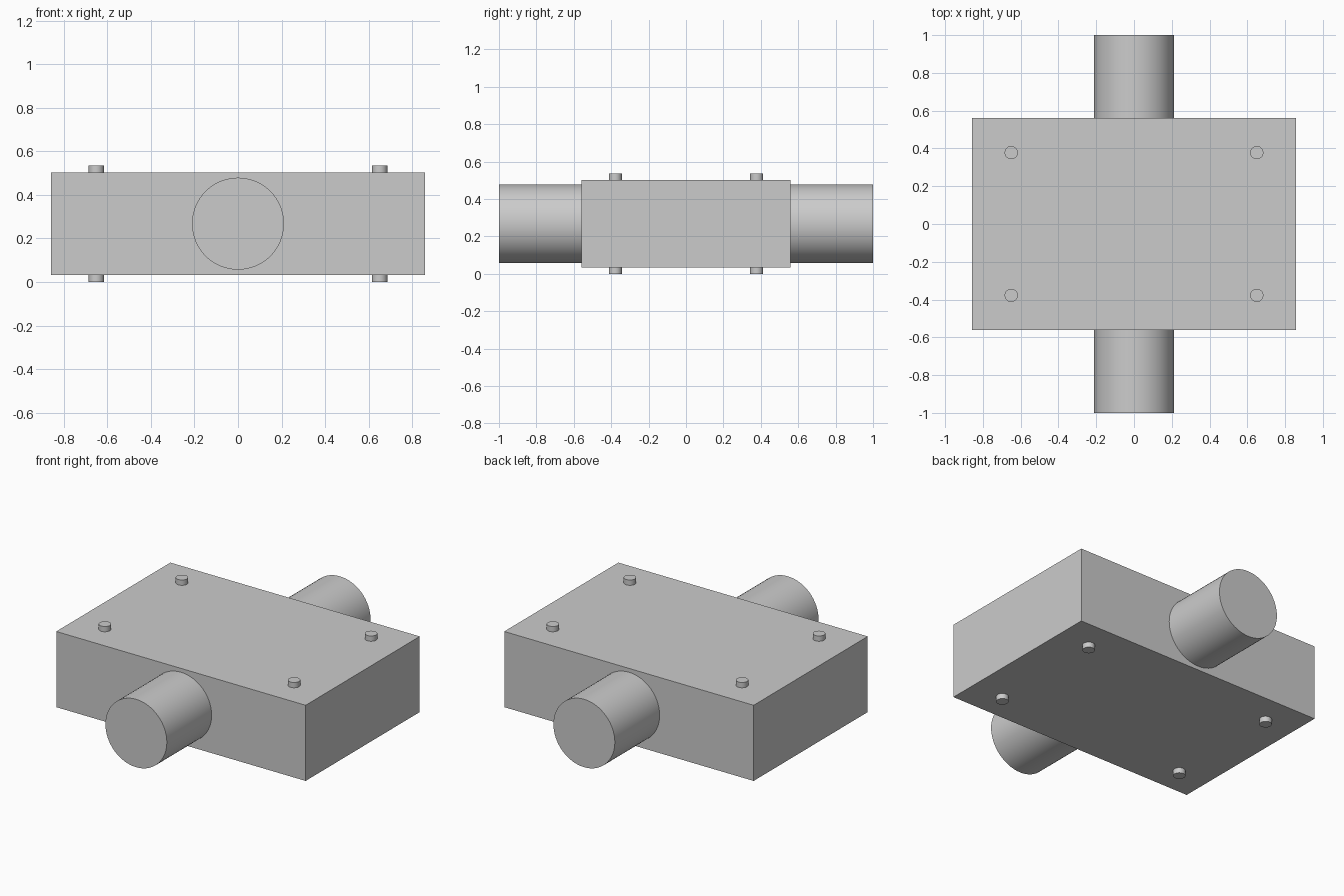
import bpy
import math

cube = bpy.data.objects.get("Cube")
if cube:
    bpy.data.objects.remove(cube, do_unlink=True)

GREY = (0.6, 0.6, 0.6, 1.0)
grey = bpy.data.materials.new("light_grey")
grey.use_nodes = True
grey.diffuse_color = GREY
grey.node_tree.nodes["Principled BSDF"].inputs["Base Color"].default_value = GREY

BODY = (1.714, 1.12, 0.47)
PEG_HEIGHT = 0.033
MID_Z = PEG_HEIGHT + BODY[2] / 2


def finish(name):
    obj = bpy.context.object
    obj.name = name
    obj.data.materials.append(grey)
    return obj


def cylinder(name, radius, length, location, sides, rotation=(0, 0, 0)):
    bpy.ops.mesh.primitive_cylinder_add(
        vertices=sides, radius=radius, depth=length,
        location=location, rotation=rotation)
    bpy.ops.object.shade_smooth_by_angle(angle=math.radians(30))
    return finish(name)


# Rectangular housing
bpy.ops.mesh.primitive_cube_add(size=1, location=(0, 0, MID_Z))
body = finish("body")
body.scale = BODY
bpy.ops.object.transform_apply(location=False, rotation=False, scale=True)

# Pipe stubs on the front and back
stub = 1 - BODY[1] / 2
for side, y in (("front", -1), ("back", 1)):
    cylinder(side + "_pipe", 0.211, stub, (0, y * (1 - stub / 2), MID_Z),
             64, (math.pi / 2, 0, 0))

# Short pegs near each corner, above and below
for level, z in (("top", 1), ("bottom", -1)):
    for depth, y in (("front", -1), ("back", 1)):
        for side, x in (("right", -1), ("left", 1)):
            height = MID_Z + z * (BODY[2] + PEG_HEIGHT) / 2
            cylinder(f"{level}_{depth}_{side}_peg", 0.035, PEG_HEIGHT,
                     (x * 0.65, y * 0.378, height), 32)
